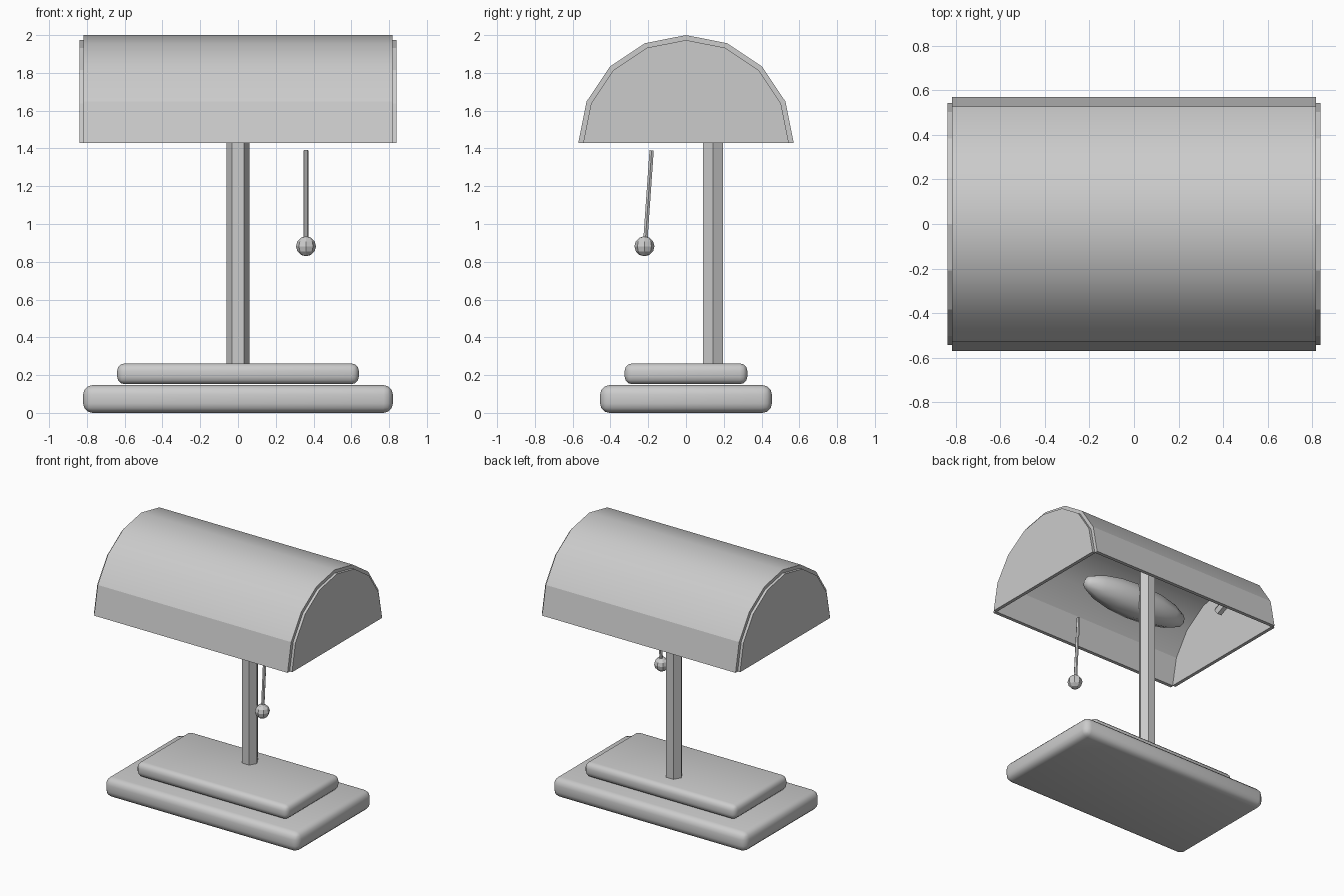
import bpy, bmesh, math
from mathutils import Vector, Matrix

if "Cube" in bpy.data.objects:
    bpy.data.objects.remove(bpy.data.objects["Cube"])

grey = bpy.data.materials.new("plain grey")
grey.diffuse_color = (0.6, 0.6, 0.6, 1)
grey.use_nodes = True
grey.node_tree.nodes["Principled BSDF"].inputs["Base Color"].default_value = grey.diffuse_color


def add(name, bm, smooth=None):
    """Turn a bmesh into a named object; smooth is an angle in degrees or None."""
    bmesh.ops.recalc_face_normals(bm, faces=bm.faces)
    me = bpy.data.meshes.new(name)
    bm.to_mesh(me)
    bm.free()
    me.materials.append(grey)
    ob = bpy.data.objects.new(name, me)
    bpy.context.collection.objects.link(ob)
    if smooth is not None:
        bpy.ops.object.select_all(action='DESELECT')
        ob.select_set(True)
        bpy.context.view_layer.objects.active = ob
        bpy.ops.object.shade_smooth_by_angle(angle=math.radians(smooth))
    return ob


def slab(name, x, y, z0, z1, bevel):
    bm = bmesh.new()
    bmesh.ops.create_cube(bm, size=1)
    bmesh.ops.scale(bm, vec=(2 * x, 2 * y, z1 - z0), verts=bm.verts)
    bmesh.ops.translate(bm, vec=(0, 0, (z0 + z1) / 2), verts=bm.verts)
    bmesh.ops.bevel(bm, geom=bm.edges[:], offset=bevel, segments=3,
                    profile=0.5, affect='EDGES')
    return add(name, bm, 60)


def rod(name, a, b, r, sides=6, smooth=None):
    a, b = Vector(a), Vector(b)
    d = b - a
    turn = Vector((0, 0, 1)).rotation_difference(d).to_matrix().to_4x4()
    bm = bmesh.new()
    bmesh.ops.create_cone(bm, cap_ends=True, segments=sides, radius1=r, radius2=r,
                          depth=d.length,
                          matrix=Matrix.Translation((a + b) / 2) @ turn
                          @ Matrix.Rotation(math.pi / 2, 4, 'Z'))
    return add(name, bm, smooth)


def ball(name, loc, size, u, v, axis_turn=Matrix.Identity(4), smooth=None):
    bm = bmesh.new()
    bmesh.ops.create_uvsphere(bm, u_segments=u, v_segments=v, radius=1, matrix=axis_turn)
    bmesh.ops.scale(bm, vec=size, verts=bm.verts)
    bmesh.ops.translate(bm, vec=loc, verts=bm.verts)
    return add(name, bm, smooth)


def arch(r, steps=8, z=1.43):
    """Half-round profile in the y-z plane."""
    return [(-r * math.cos(math.pi * i / steps), z + r * math.sin(math.pi * i / steps))
            for i in range(steps + 1)]


def extrude_x(name, loop, x0, x1, smooth=None):
    bm = bmesh.new()
    ends = [[bm.verts.new((x, y, z)) for y, z in loop] for x in (x0, x1)]
    n = len(loop)
    for i in range(n):
        j = (i + 1) % n
        bm.faces.new((ends[0][i], ends[0][j], ends[1][j], ends[1][i]))
    for e in ends:
        bm.faces.new(e)
    return add(name, bm, smooth)


# Stepped base
slab("lower_base", 0.82, 0.455, 0.0, 0.147, 0.05)
slab("upper_base", 0.64, 0.325, 0.152, 0.262, 0.04)

# Hexagonal post standing toward the back
rod("post", (0, 0.143, 0.24), (0, 0.143, 1.92), 0.061)

# Half-round shade shell, open below, with flat lowest panels
shade = extrude_x("shade", arch(0.57) + arch(0.543)[::-1], -0.818, 0.818, 30)
for p in shade.data.polygons:
    if abs(p.normal.x) < 0.5 and p.center.z < 1.6:
        p.use_smooth = False

# Inset end plates
for side, label in ((-1, "left"), (1, "right")):
    extrude_x(label + "_end_plate", arch(0.544), side * 0.812, side * 0.838)

# Long bulb under the shade and a small bracket on the rear wall
ball("bulb", (0, 0, 1.575), (0.46, 0.13, 0.13), 8, 8,
     Matrix.Rotation(math.pi / 2, 4, 'Y'), 60)
rod("shade_bracket", (-0.5, 0.33, 1.53), (-0.5, 0.48, 1.60), 0.035)

# Pull rod with faceted ball
rod("pull_rod", (0.36, -0.182, 1.39), (0.36, -0.216, 0.9), 0.013)
ball("pull_ball", (0.36, -0.22, 0.882), (0.053, 0.053, 0.053), 8, 6)
